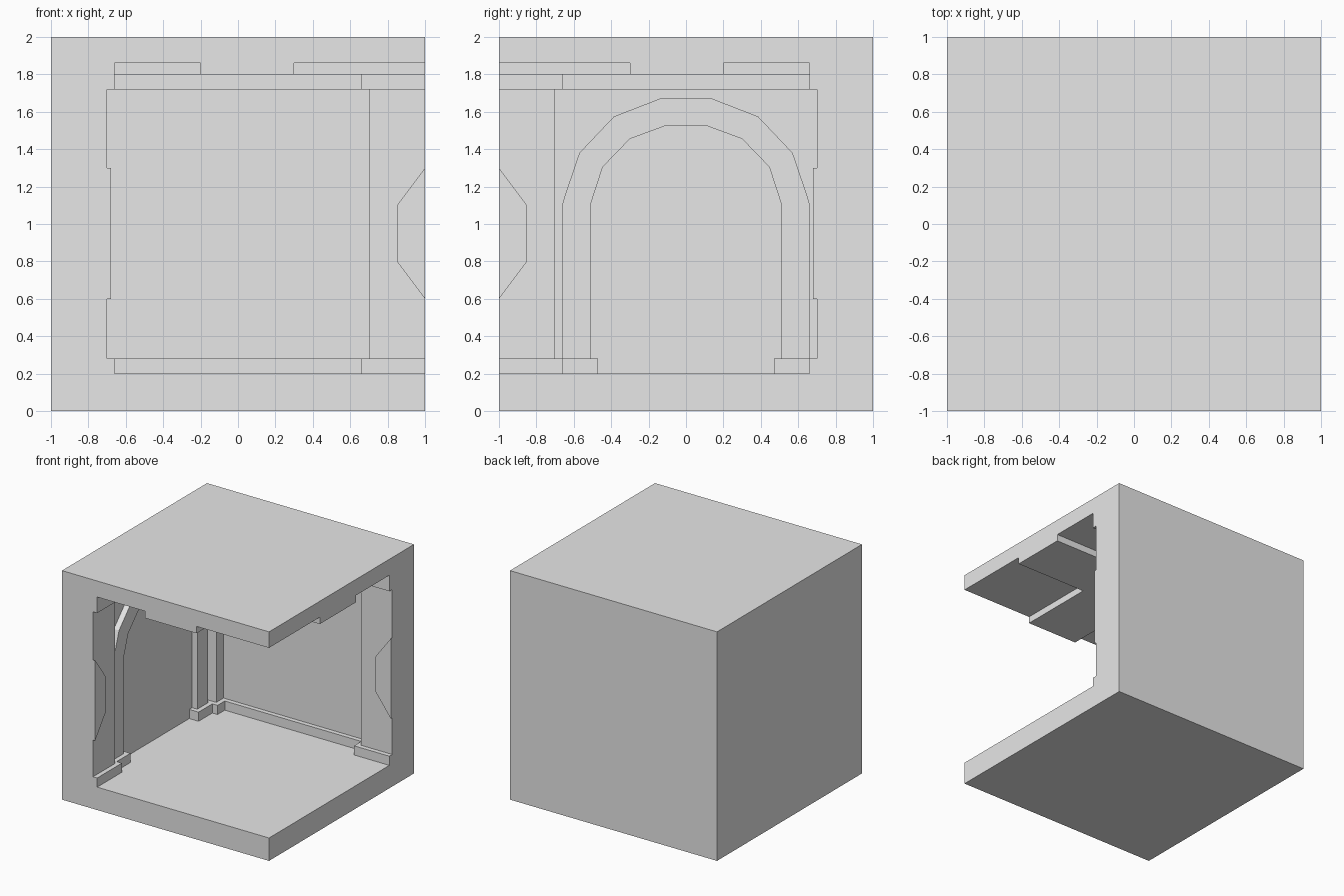
import bpy
import bmesh
from mathutils import Vector

cube = bpy.data.objects.get("Cube")
if cube:
    bpy.data.objects.remove(cube, do_unlink=True)

grey = bpy.data.materials.new("light_grey")
grey.use_nodes = True
grey.diffuse_color = (0.8, 0.8, 0.8, 1)
grey.node_tree.nodes["Principled BSDF"].inputs["Base Color"].default_value = (0.8, 0.8, 0.8, 1)


def prism(name, outline, axis, low, high):
    """Extrude a flat outline from low to high along an axis."""
    place = {
        "x": lambda p: (low, p[0], p[1]),
        "y": lambda p: (p[0], low, p[1]),
        "z": lambda p: (p[0], p[1], low),
    }[axis]
    bm = bmesh.new()
    face = bm.faces.new([bm.verts.new(place(p)) for p in outline])
    result = bmesh.ops.extrude_face_region(bm, geom=[face], use_keep_orig=True)
    moved = [v for v in result["geom"] if isinstance(v, bmesh.types.BMVert)]
    shift = Vector([(high - low) * (axis == a) for a in "xyz"])
    bmesh.ops.translate(bm, verts=moved, vec=shift)
    bmesh.ops.recalc_face_normals(bm, faces=bm.faces)
    mesh = bpy.data.meshes.new(name)
    bm.to_mesh(mesh)
    bm.free()
    mesh.materials.append(grey)
    obj = bpy.data.objects.new(name, mesh)
    bpy.context.collection.objects.link(obj)
    return obj


def wall_plan(trim, alcove=None):
    """Two walls in an L, with pillars at the ends and corner."""
    p, w = 0.7 - trim, 0.8 - trim
    alcove = alcove or [(-w, -p), (-w, p)]
    return ([(-1, -1), (-p, -1), (-p, -p)] + alcove +
            [(-p, p), (-p, w), (p, w), (p, p), (1, p), (1, 1), (-1, 1)])


square = [(-1, -1), (1, -1), (1, 1), (-1, 1)]
FLOOR, BASE, CORNICE, BEAM, CEILING = 0.2, 0.28, 1.72, 1.8, 1.86

# Floor, walls and ceiling
prism("floor", square, "z", 0, FLOOR)
prism("walls", wall_plan(0), "z", BASE, CORNICE)
prism("ceiling", square, "z", CEILING, 2)

# Skirting steps around the arch feet and leaves the doorway clear
feet = [(-0.71, -0.66), (-0.71, -0.47), (-0.8, -0.47)]
feet += [(x, -y) for x, y in reversed(feet)]
prism("skirting", wall_plan(0.04, feet), "z", FLOOR, BASE)
prism("cornice", wall_plan(0.04), "z", CORNICE, CEILING)

# Crossed ceiling beams
x0, x1, y0, y1, end = -0.2, 0.3, -0.3, 0.2, 0.76
cross = [(x0, -1), (x1, -1), (x1, y0), (1, y0), (1, y1), (x1, y1),
         (x1, end), (x0, end), (x0, y1), (-end, y1), (-end, y0), (x0, y0)]
prism("ceiling_beams", cross, "z", BEAM, CEILING)


# Arch surround on the side wall
def arch_line(half):
    return half + [(-y, z) for y, z in reversed(half)]


outer = arch_line([(-0.66, BASE), (-0.66, 1.11), (-0.645, 1.16),
                   (-0.57, 1.38), (-0.385, 1.575), (-0.14, 1.67)])
inner = arch_line([(-0.51, BASE), (-0.51, 1.105), (-0.445, 1.305),
                   (-0.3, 1.455), (-0.11, 1.525)])
prism("arch_surround", outer + inner[::-1], "x", -0.8, -0.75)

# Raised half-octagon panels on the two end pillars
panel = [(1, 0.6), (0.85, 0.8), (0.85, 1.1), (1, 1.3)]
prism("back_pillar_panel", panel, "y", 0.68, 0.7)
prism("side_pillar_panel", [(-u, z) for u, z in panel], "x", -0.7, -0.68)
